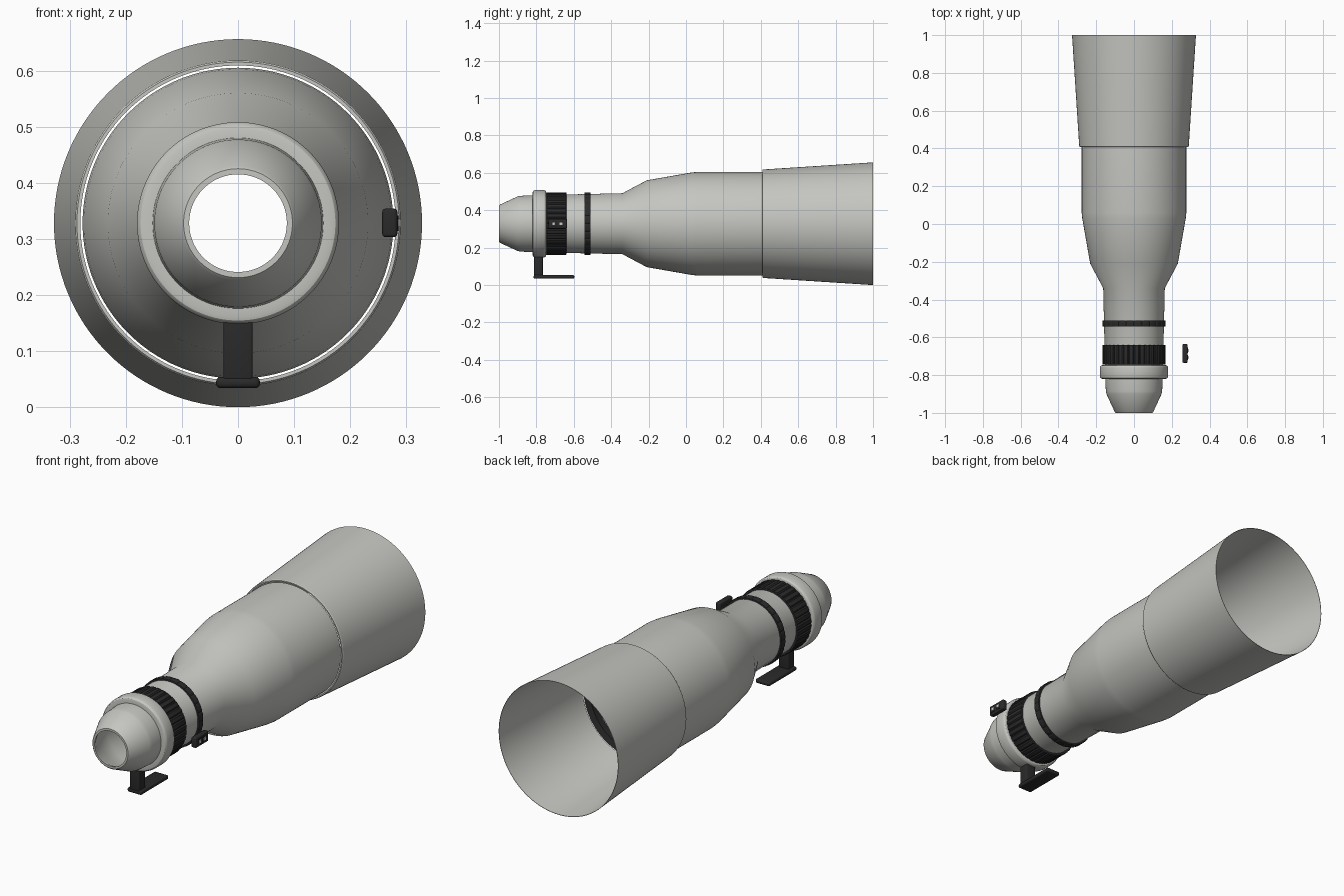
import bpy, bmesh, math
from mathutils import Vector

if "Cube" in bpy.data.objects:
    bpy.data.objects.remove(bpy.data.objects["Cube"])

AXIS = 0.328  # height of the optical axis


def make_material(name, rgb):
    m = bpy.data.materials.new(name)
    m.use_nodes = True
    m.diffuse_color = (*rgb, 1)
    m.node_tree.nodes["Principled BSDF"].inputs["Base Color"].default_value = (*rgb, 1)
    return m


GREY = make_material("warm grey paint", (0.56, 0.56, 0.53))
BLACK = make_material("black rubber", (0.023, 0.023, 0.023))
WHITE = make_material("pale buttons", (0.62, 0.62, 0.62))


def finish(name, bm, mat, angle=30):
    bmesh.ops.recalc_face_normals(bm, faces=bm.faces)
    me = bpy.data.meshes.new(name)
    bm.to_mesh(me)
    bm.free()
    me.materials.append(mat)
    ob = bpy.data.objects.new(name, me)
    bpy.context.collection.objects.link(ob)
    bpy.ops.object.select_all(action='DESELECT')
    ob.select_set(True)
    bpy.context.view_layer.objects.active = ob
    bpy.ops.object.shade_smooth_by_angle(angle=math.radians(angle))
    return ob


def lathe(name, profile, mat, segs=128, groove=0, step=5):
    """Spin a closed (y, radius) loop round the axis; optionally cut grooves along it."""
    bm = bmesh.new()
    rings = []
    r_max = max(r for _, r in profile)
    for i in range(segs):
        a = 2 * math.pi * i / segs
        ring = []
        for y, r in profile:
            if groove and i % step == 0 and r > r_max - groove:
                r = r_max - groove
            ring.append(bm.verts.new((r * math.sin(a), y, AXIS + r * math.cos(a))))
        rings.append(ring)
    n = len(profile)
    for i in range(segs):
        a, b = rings[i], rings[(i + 1) % segs]
        for j in range(n):
            k = (j + 1) % n
            bm.faces.new((a[j], a[k], b[k], b[j]))
    return finish(name, bm, mat)


def band(y0, y1, inner, outer, bevel):
    """Closed section of a ring with softened outer edges."""
    pts = [(y0, inner)]
    for y, start in ((y0 + bevel, math.pi), (y1 - bevel, math.pi / 2)):
        for k in range(4):
            a = start - k * math.pi / 6
            pts.append((y + bevel * math.cos(a), outer - bevel + bevel * math.sin(a)))
    return pts + [(y1, inner)]


def box(name, lo, hi, mat, bevel):
    bm = bmesh.new()
    bmesh.ops.create_cube(bm, size=1)
    lo, hi = Vector(lo), Vector(hi)
    for v in bm.verts:
        v.co = (lo + hi) / 2 + v.co * (hi - lo)
    if bevel:
        bmesh.ops.bevel(bm, geom=bm.edges[:], offset=bevel, segments=3,
                        profile=0.5, affect='EDGES')
    return finish(name, bm, mat, 40)


# Main barrel: hollow shell, outer wall front to back, then inner wall
outer = [(-1, 0.097), (-0.995, 0.102), (-0.9, 0.146), (-0.885, 0.149), (-0.82, 0.152),
         (-0.34, 0.163), (-0.21, 0.232), (0.03, 0.274), (0.06, 0.277), (0.41, 0.277)]
inner = [(0.41, 0.272), (0.05, 0.271), (-0.21, 0.225), (-0.34, 0.156),
         (-0.82, 0.145), (-0.89, 0.14), (-0.985, 0.09), (-1, 0.087)]
lathe("barrel", outer + inner, GREY)

# Flared hood standing slightly clear of the barrel
lathe("hood", [(0.408, 0.281), (0.408, 0.287), (0.412, 0.290),
               (1, 0.328), (1, 0.326), (0.42, 0.284)], GREY)

# Dark retaining ring inside the wide end of the barrel
lathe("front_retaining_ring", [(0.37, 0.272), (0.37, 0.245), (0.405, 0.245), (0.412, 0.273)], BLACK)

# Mount collar and the two ribbed rings
lathe("mount_collar", band(-0.82, -0.747, 0.15, 0.18, 0.013), GREY)
lathe("grip_ring", band(-0.745, -0.64, 0.152, 0.168, 0.003), BLACK, segs=180, groove=0.005)
lathe("focus_ring", band(-0.542, -0.51, 0.155, 0.168, 0.003), BLACK, segs=144, groove=0.003, step=6)

# Mounting foot
box("foot_stem", (-0.026, -0.813, 0.045), (0.026, -0.765, 0.165), BLACK, 0.004)
box("foot_plate", (-0.039, -0.815, 0.034), (0.039, -0.597, 0.054), BLACK, 0.008)

# Switch panel on the left side, with two buttons
box("switch_panel", (0.257, -0.735, 0.303), (0.284, -0.635, 0.354), BLACK, 0.006)
for i, y in enumerate((-0.707, -0.669)):
    box(f"switch_recess_{i + 1}", (0.28, y - 0.014, 0.314), (0.286, y + 0.014, 0.342), BLACK, 0.001)
    box(f"switch_button_{i + 1}", (0.28, y - 0.008, 0.321), (0.289, y + 0.008, 0.336), WHITE, 0.001)
